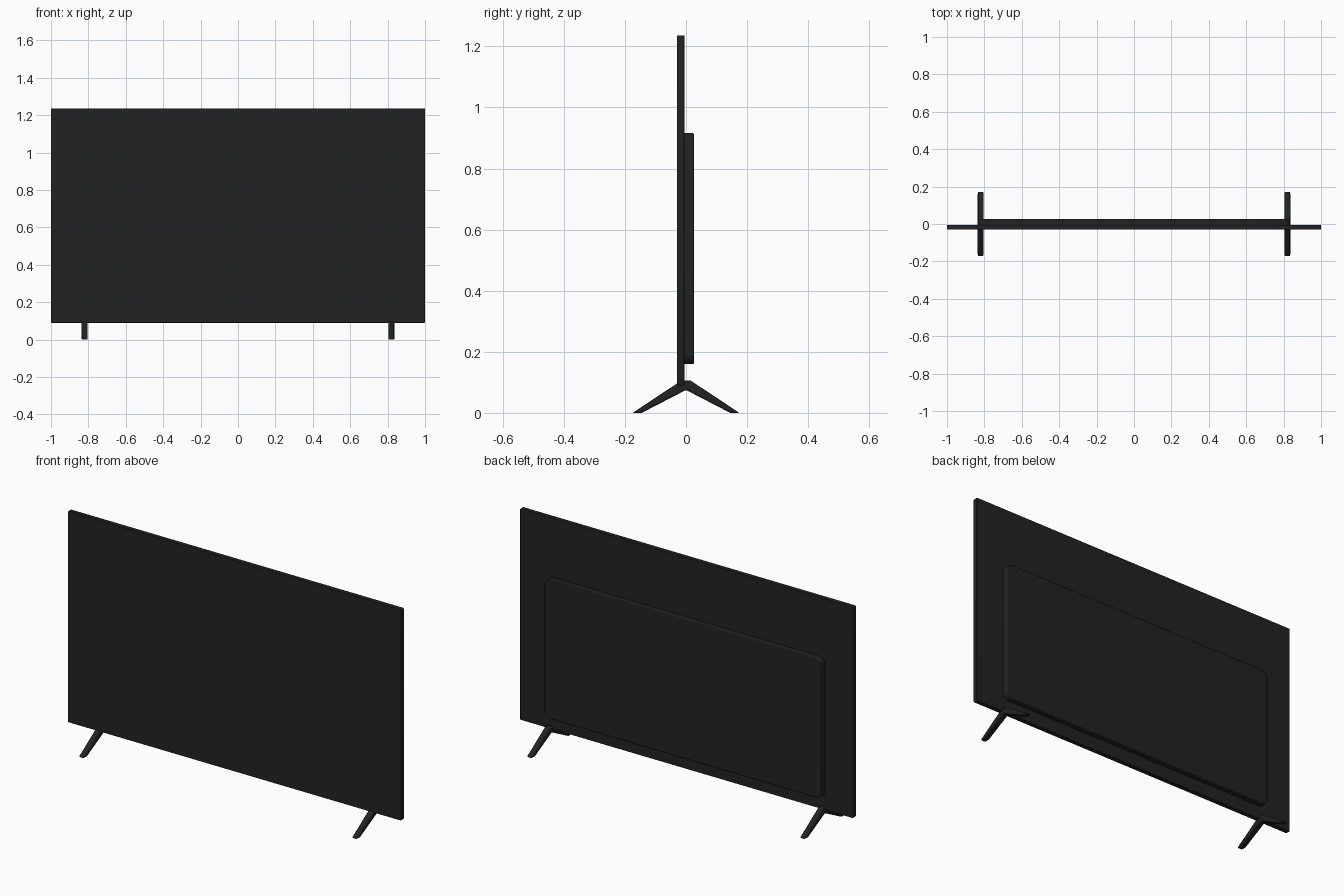
import bpy, bmesh, math
from mathutils import Vector

cube = bpy.data.objects.get("Cube")
if cube:
    bpy.data.objects.remove(cube, do_unlink=True)

mat = bpy.data.materials.new("matte black")
mat.use_nodes = True
color = (0.016, 0.016, 0.016, 1)
mat.diffuse_color = color
bsdf = mat.node_tree.nodes["Principled BSDF"]
bsdf.inputs["Base Color"].default_value = color
bsdf.inputs["Roughness"].default_value = 0.6


def extrude_profile(name, points, direction, bevel, segments=2):
    """Extrude a closed outline and soften its edges."""
    bm = bmesh.new()
    face = bm.faces.new([bm.verts.new(p) for p in points])
    moved = bmesh.ops.extrude_face_region(bm, geom=[face])["geom"]
    verts = [g for g in moved if isinstance(g, bmesh.types.BMVert)]
    bmesh.ops.translate(bm, verts=verts, vec=Vector(direction))
    bmesh.ops.recalc_face_normals(bm, faces=bm.faces)
    mesh = bpy.data.meshes.new(name)
    bm.to_mesh(mesh)
    bm.free()
    obj = bpy.data.objects.new(name, mesh)
    bpy.context.collection.objects.link(obj)
    mesh.materials.append(mat)
    mod = obj.modifiers.new("soft edges", "BEVEL")
    mod.width = bevel
    mod.segments = segments
    mod.limit_method = "ANGLE"
    mod.angle_limit = math.radians(40)
    bpy.ops.object.select_all(action="DESELECT")
    obj.select_set(True)
    bpy.context.view_layer.objects.active = obj
    bpy.ops.object.shade_smooth_by_angle(angle=math.radians(30))
    return obj


def rounded_rect(half, z0, z1, radius, y, steps=6):
    """Outline of a rounded rectangle in the xz plane."""
    points = []
    corners = [(half, z1), (-half, z1), (-half, z0), (half, z0)]
    for i, (x, z) in enumerate(corners):
        cx = x - math.copysign(radius, x)
        cz = z - radius if z == z1 else z + radius
        for s in range(steps + 1):
            a = math.pi / 2 * (i + s / steps)
            points.append((cx + radius * math.cos(a), y, cz + radius * math.sin(a)))
    return points


# Thin display panel
extrude_profile("screen_panel", rounded_rect(1.0, 0.09, 1.236, 0.004, -0.03, 2),
                (0, 0.025, 0), 0.002)

# Electronics housing on the back
extrude_profile("back_housing", rounded_rect(0.832, 0.16, 0.916, 0.035, -0.008),
                (0, 0.034, 0), 0.004)

# Two splayed feet, each an upside-down V
chevron = [(-0.175, 0), (-0.145, 0), (0, 0.075), (0.145, 0), (0.175, 0),
           (0.015, 0.106), (-0.015, 0.106)]
for side, x in (("left", 0.82), ("right", -0.82)):
    extrude_profile(side + "_foot", [(x - 0.016, y, z) for y, z in chevron],
                    (0.032, 0, 0), 0.005)
